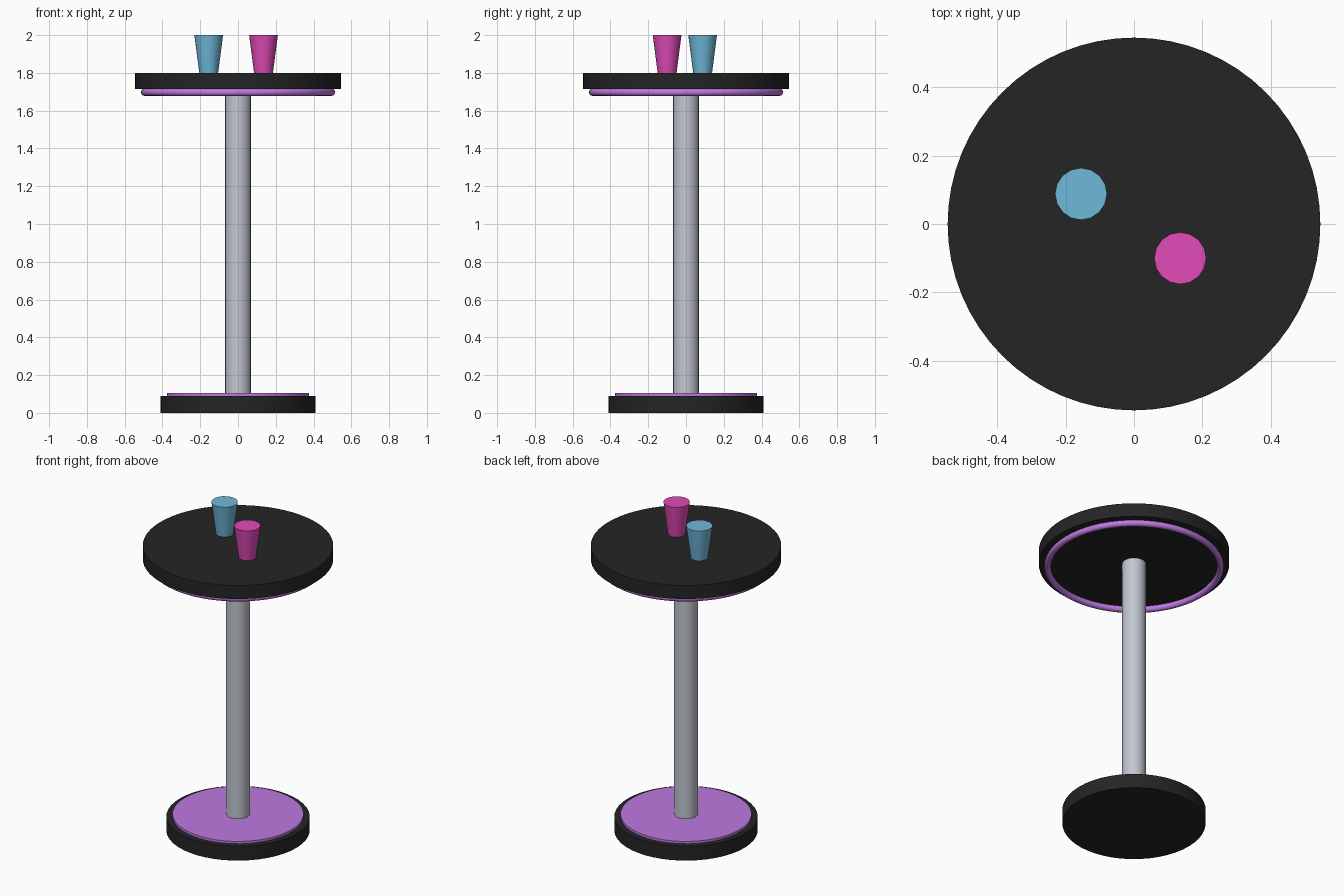
import bpy
import math

if "Cube" in bpy.data.objects:
    bpy.data.objects.remove(bpy.data.objects["Cube"])


def material(name, rgb):
    mat = bpy.data.materials.new(name)
    mat.diffuse_color = (*rgb, 1.0)
    mat.use_nodes = True
    mat.node_tree.nodes["Principled BSDF"].inputs["Base Color"].default_value = mat.diffuse_color
    return mat


BLACK = material("black", (0.018, 0.018, 0.018))
PURPLE = material("purple", (0.52, 0.19, 0.76))
GREY = material("light grey", (0.54, 0.57, 0.63))
BLUE = material("sky blue", (0.16, 0.48, 0.70))
PINK = material("pink", (0.75, 0.07, 0.48))


def finish(name, mat):
    obj = bpy.context.object
    obj.name = name
    obj.data.name = name
    obj.data.materials.append(mat)
    bpy.ops.object.shade_smooth_by_angle(angle=math.radians(35))
    return obj


def round_part(name, mat, z0, z1, r0, r1=None, sides=48, x=0.0, y=0.0):
    """Closed cylinder or taper from z0 to z1."""
    bpy.ops.mesh.primitive_cone_add(
        vertices=sides, radius1=r0, radius2=r0 if r1 is None else r1,
        depth=z1 - z0, location=(x, y, (z0 + z1) / 2))
    return finish(name, mat)


# Foot with its coloured inlay plate
round_part("base", BLACK, 0.0, 0.09, 0.41)
round_part("base_plate", PURPLE, 0.085, 0.105, 0.375)

# Central column
round_part("pole", GREY, 0.09, 1.73, 0.068, sides=24)

# Table top and the light ring under its rim
round_part("table_top", BLACK, 1.715, 1.80, 0.545, sides=64)
bpy.ops.mesh.primitive_torus_add(
    major_segments=64, minor_segments=12,
    major_radius=0.495, minor_radius=0.019, location=(0, 0, 1.697))
finish("under_ring", PURPLE)

# Tapered cups
for name, mat, x, y in (("blue_cup", BLUE, -0.155, 0.088),
                        ("pink_cup", PINK, 0.135, -0.10)):
    round_part(name, mat, 1.80, 2.0, 0.05, 0.076, sides=16, x=x, y=y)
